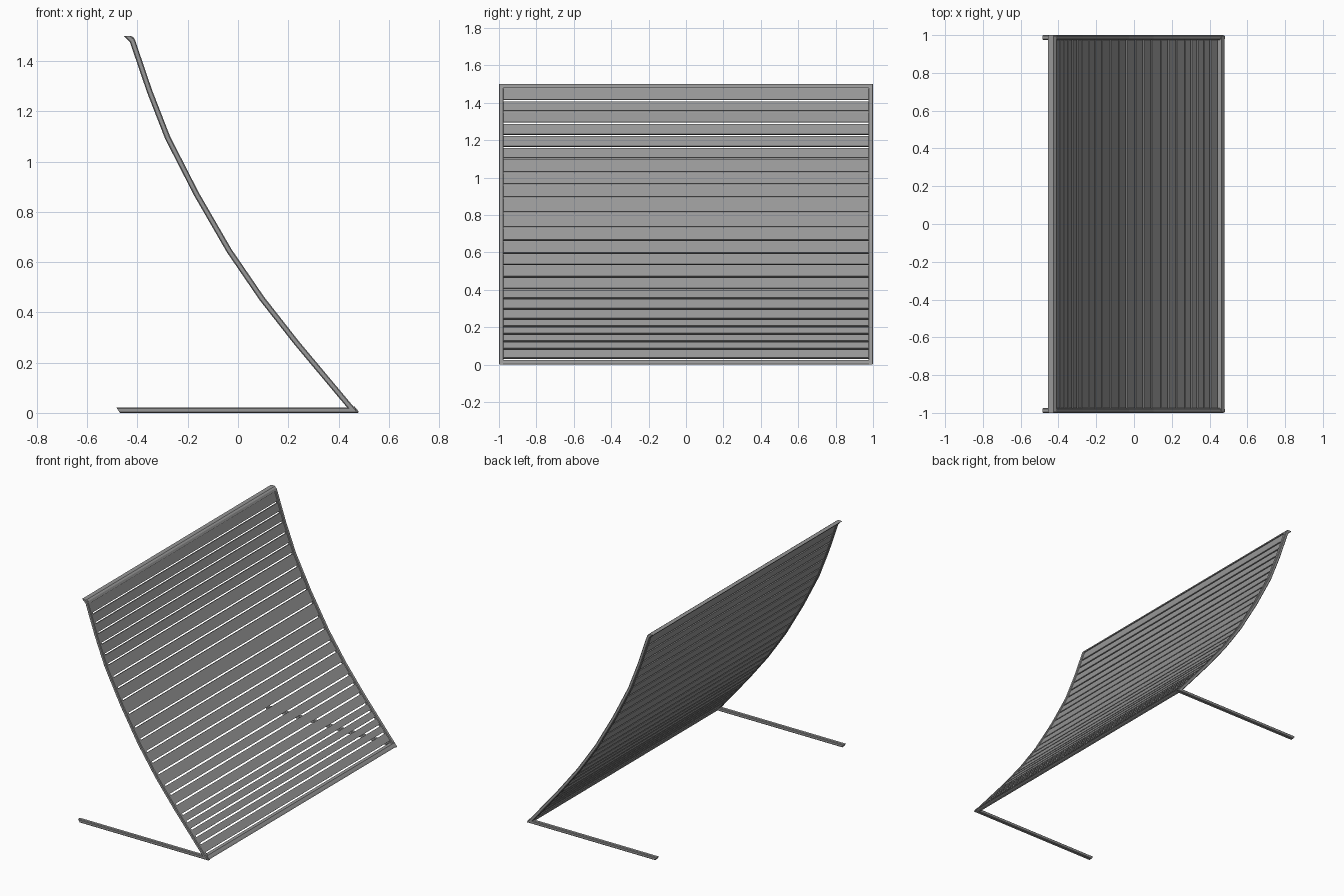
import bpy
import bmesh
from mathutils import Vector

cube = bpy.data.objects.get("Cube")
if cube:
    bpy.data.objects.remove(cube, do_unlink=True)

grey = bpy.data.materials.new("metal grey")
grey.use_nodes = True
tone = (0.31, 0.31, 0.31, 1)
grey.diffuse_color = tone
grey.node_tree.nodes["Principled BSDF"].inputs["Base Color"].default_value = tone

HALF = 0.011      # half depth of the frame tube
SIDE = 0.0125     # half width of the frame tube
CHAMFER = 0.004
GAP = 0.011       # space between slats
THICK = 0.012     # slat thickness

# Curved back profile in x, z, from the floor corner to the top
back = [Vector(p) for p in (
    (0.457, 0.011), (0.232, 0.28), (0.095, 0.455), (-0.035, 0.645),
    (-0.165, 0.87), (-0.28, 1.095), (-0.352, 1.28), (-0.42, 1.48), (-0.44, 1.5))]


def finish(name, bm):
    bmesh.ops.recalc_face_normals(bm, faces=bm.faces)
    mesh = bpy.data.meshes.new(name)
    bm.to_mesh(mesh)
    bm.free()
    mesh.materials.append(grey)
    obj = bpy.data.objects.new(name, mesh)
    bpy.context.collection.objects.link(obj)
    return obj


def loft(name, rings):
    """Closed tube through rings of matching points."""
    bm = bmesh.new()
    loops = [[bm.verts.new(p) for p in ring] for ring in rings]
    n = len(loops[0])
    for a, b in zip(loops, loops[1:]):
        for i in range(n):
            j = (i + 1) % n
            bm.faces.new((a[i], a[j], b[j], b[i]))
    bm.faces.new(loops[0])
    bm.faces.new(loops[-1])
    return finish(name, bm)


def bar(name, profile, half_length):
    """Straight bar along y with an x, z profile."""
    return loft(name, [[(x, y, z) for x, z in profile]
                       for y in (-half_length, half_length)])


def mitre(a, b, c):
    """Offset from path point b to the mitred tube side."""
    n1, n2 = [Vector((-d.y, d.x)).normalized() for d in (b - a, c - b)]
    mid = (n1 + n2).normalized()
    return mid * HALF / mid.dot(n1)


# Side frames: floor leg and curved upright in one mitred tube
path = [Vector((-0.477, 0.011))] + back
offsets = [Vector((-0.007, HALF))]
offsets += [mitre(*path[i - 1:i + 2]) for i in range(1, len(path) - 1)]
offsets += [Vector((-0.015, 0))]
c = CHAMFER
section = []
for su, sv in ((1, 1), (-1, 1), (-1, -1), (1, -1)):
    corner = [(su, sv * (SIDE - c)), (su * (1 - c / HALF), sv * SIDE)]
    section += corner if su * sv > 0 else corner[::-1]
for name, y in (("left_frame", 1 - SIDE), ("right_frame", SIDE - 1)):
    loft(name, [[(p.x + o.x * u, y + v, p.y + o.y * u) for u, v in section]
                for p, o in zip(path, offsets)])

# Cross beams at the top and the floor corner
bar("top_beam", [(-0.455, 1.5), (-0.425, 1.5), (-0.414, 1.492),
                 (-0.407, 1.478), (-0.432, 1.478), (-0.439, 1.488)], 0.99)
bar("bottom_beam", [(0.47, 0), (0.48, 0.004), (0.476, 0.011),
                    (0.464, 0.025), (0.437, 0.022), (0.452, 0)], 0.99)


def back_point(z):
    for a, b in zip(back, back[1:]):
        if z <= b.y:
            return a.lerp(b, (z - a.y) / (b.y - a.y))
    return back[-1]


# Slats: flat boards spanning the frames, following the curved back
joints = [0.03, 0.08, 0.12, 0.16, 0.2, 0.24, 0.295, 0.35, 0.4, 0.465, 0.53,
          0.59, 0.66, 0.73, 0.81, 0.89, 0.96, 1.025, 1.1, 1.16, 1.225, 1.29,
          1.35, 1.41, 1.48]
for i, (low, high) in enumerate(zip(joints, joints[1:])):
    a, b = back_point(low), back_point(high)
    along = (b - a).normalized()
    a, b = a + along * GAP / 2, b - along * GAP / 2
    n = Vector((along.y, -along.x)) * THICK / 2
    bar(f"slat_{i + 1}", [a + n, b + n, b - n, a - n], 1 - 1.8 * SIDE)
